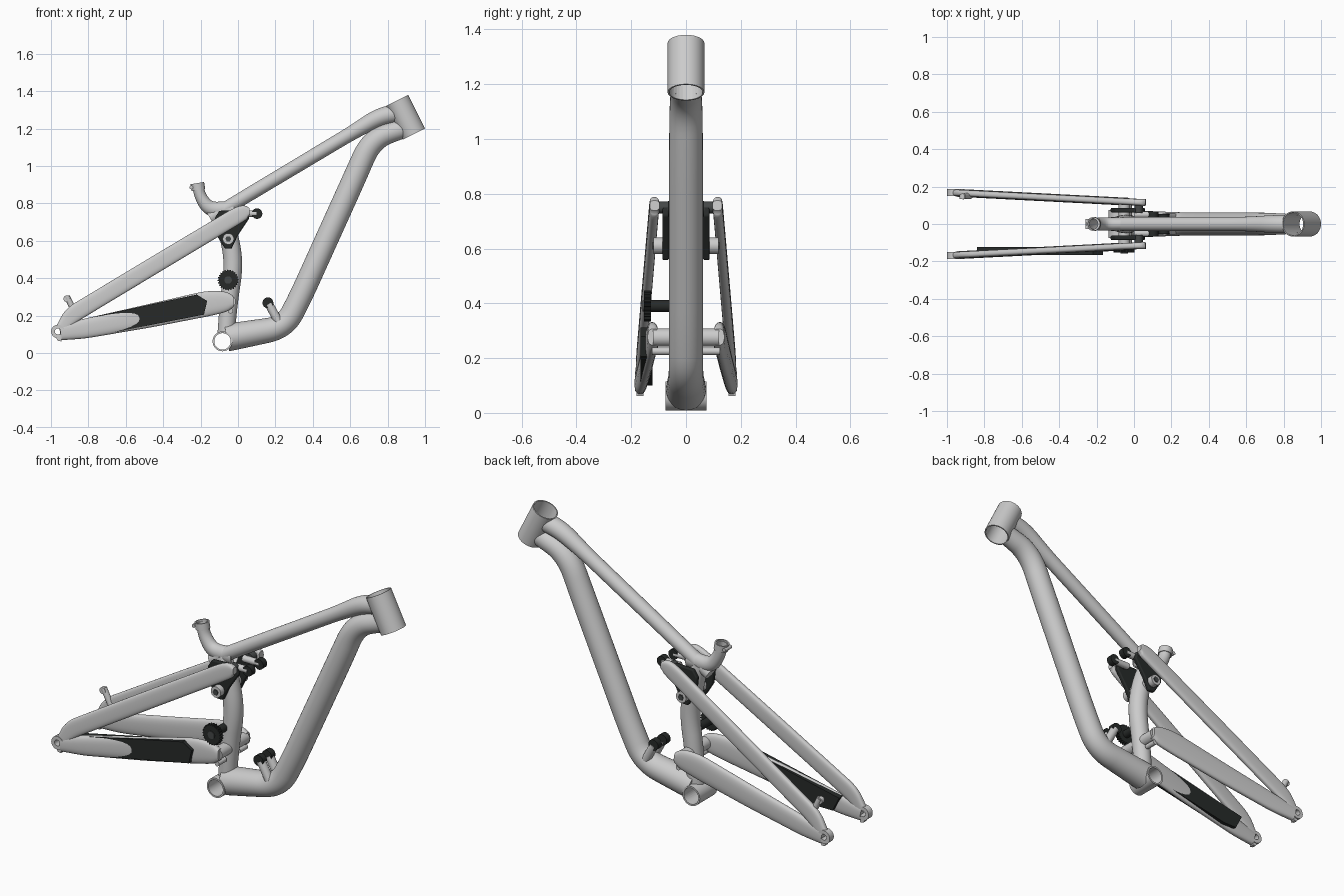
import bpy, bmesh
from math import cos, sin, pi, copysign
from mathutils import Vector

if "Cube" in bpy.data.objects:
    bpy.data.objects.remove(bpy.data.objects["Cube"])

dark = bpy.data.materials.new("dark_plastic")
dark.diffuse_color = (0.02, 0.023, 0.022, 1)
dark.use_nodes = True
dark.node_tree.nodes["Principled BSDF"].inputs["Base Color"].default_value = dark.diffuse_color
mid = bpy.data.materials.new("dark_metal")
mid.diffuse_color = (0.06, 0.065, 0.065, 1)
mid.use_nodes = True
mid.node_tree.nodes["Principled BSDF"].inputs["Base Color"].default_value = mid.diffuse_color


def finish(name, bm, mat=None, mirror=False, bevel=0):
    bmesh.ops.recalc_face_normals(bm, faces=bm.faces)
    me = bpy.data.meshes.new(name)
    bm.to_mesh(me)
    bm.free()
    ob = bpy.data.objects.new(name, me)
    bpy.context.collection.objects.link(ob)
    if mat:
        me.materials.append(mat)
    if bevel:
        b = ob.modifiers.new("bevel", 'BEVEL')
        b.width, b.segments = bevel, 3
    if mirror:
        m = ob.modifiers.new("mirror", 'MIRROR')
        m.use_axis = (False, True, False)
    return ob


def sweep(name, pts, bend=0.0, power=2.0, n=32, wall=0, **kw):
    """Loft superellipse rings along (x, y, z, half_height, half_width) points."""
    P = [Vector(p) for p in pts]
    path = [P[0]]
    for a, b, c in zip(P, P[1:], P[2:]):
        la, lc = (b - a).length, (c - b).length
        s = b.lerp(a, min(bend, la * .48) / la)
        e = b.lerp(c, min(bend, lc * .48) / lc)
        steps = 8 if bend else 0
        path += [s.lerp(b, k / 8).lerp(b.lerp(e, k / 8), k / 8) for k in range(steps + 1)] if bend else [b]
    path.append(P[-1])
    bm = bmesh.new()

    def rings(off):
        out = []
        for i, p in enumerate(path):
            t = (path[min(i + 1, len(path) - 1)] - path[max(i - 1, 0)]).to_3d().normalized()
            ref = Vector((1, 0, 0)) if abs(t.y) > .9 else Vector((0, 1, 0))
            s = (ref - t * ref.dot(t)).normalized()
            u = t.cross(s)
            ring = []
            for k in range(n):
                c, d = cos(2 * pi * k / n), sin(2 * pi * k / n)
                c = copysign(abs(c) ** (2 / power), c)
                d = copysign(abs(d) ** (2 / power), d)
                ring.append(bm.verts.new(p.to_3d() + s * c * (p[4] - off) + u * d * (p[3] - off)))
            out.append(ring)
        return out

    def skin(A, B):
        for k in range(n):
            bm.faces.new((A[k], A[(k + 1) % n], B[(k + 1) % n], B[k]))

    R = rings(0)
    for A, B in zip(R, R[1:]):
        skin(A, B)
    if wall:
        Q = rings(wall)
        for A, B in zip(Q, Q[1:]):
            skin(A, B)
        skin(R[0], Q[0])
        skin(R[-1], Q[-1])
    else:
        bm.faces.new(R[0])
        bm.faces.new(R[-1])
    return finish(name, bm, **kw)


def rod(name, p, q, r, **kw):
    return sweep(name, [(*p, r, r), (*q, r, r)], **kw)


def pin(name, x, z, y0, y1, r, **kw):
    return rod(name, (x, y0, z), (x, y1, z), r, **kw)


def plate(name, outline, y0, y1, **kw):
    bm = bmesh.new()
    f = bm.faces.new([bm.verts.new((x, y0, z)) for x, z in outline])
    g = bmesh.ops.extrude_face_region(bm, geom=[f])
    bmesh.ops.translate(bm, vec=(0, y1 - y0, 0),
                        verts=[v for v in g['geom'] if isinstance(v, bmesh.types.BMVert)])
    return finish(name, bm, **kw)


def tube(name, pts, bend):
    return sweep(name, [(x, 0, z, r, r) for x, z, r in pts], bend)


# Head tube and bottom bracket shell, both open
H0, H1 = Vector((.85, 0, 1.35)), Vector((.94, 0, 1.17))
rod("head_tube", H0, H1, .067, wall=.006, n=48)
pin("bottom_bracket", -.083, .062, -.075, .075, .053, wall=.009, n=40)

# Main triangle tubes
top = tube("top_tube", [(-.15, .722, .036), (.15, .902, .037), (.6, 1.171, .038),
                        (.755, 1.263, .048), (.86, 1.285, .048)], .07)
down = tube("down_tube", [(-.06, .082, .074), (.06, .103, .07), (.25, .137, .062), (.335, .3, .062),
                          (.62, .93, .062), (.715, 1.145, .06), (.9, 1.205, .05)], .11)
seat = tube("seat_tube", [(-.065, .08, .046), (-.05, .27, .048), (-.02, .48, .05),
                          (-.055, .66, .05), (-.09, .76, .04)], .12)

# Hidden cutters keep the open shells clear inside
axis = (H1 - H0).normalized()
cuts = [(rod("head_cutter", H0 - axis * .1, H1 + axis * .1, .061), (top, down)),
        (pin("bracket_cutter", -.083, .062, -.2, .2, .044), (down, seat))]
for cutter, targets in cuts:
    cutter.hide_render = True
    cutter.hide_set(True)
    for t in targets:
        m = t.modifiers.new("bore", 'BOOLEAN')
        m.operation, m.object, m.solver = 'DIFFERENCE', cutter, 'EXACT'

# Seat mast with open top and clamp collar
sweep("seat_mast", [(-.217, 0, .9, .03, .033), (-.2, 0, .83, .031, .033), (-.15, 0, .765, .04, .036),
                    (-.02, 0, .77, .045, .036)], .05, wall=.006)
rod("seat_collar", (-.218, 0, .908), (-.212, 0, .872), .037, wall=.007)
rod("collar_bolt", (-.25, -.028, .885), (-.25, .028, .885), .01, n=12)


def stay_y(x):
    return .115 + (.05 - x) * .052


def stay(name, pts, w, power):
    return sweep(name, [(x, stay_y(x), z, h, w) for x, z, h in pts], .05, power, mirror=True)


# Rear triangle
stay("seat_stay", [(-.945, .13, .03), (-.89, .203, .046), (-.45, .468, .046), (0, .737, .045),
                   (.04, .755, .038), (.062, .757, .018)], .018, 3)
stay("chain_stay", [(-.95, .108, .04), (-.83, .128, .052), (-.48, .197, .062), (-.16, .265, .068),
                    (-.06, .275, .055), (-.025, .277, .03)], .021, 2.6)
pin("dropout", -.963, .115, .15, .186, .036, wall=.02, mirror=True)
plate("dropout_tab", [(-.98, .1), (-.94, .09), (-.945, .062), (-.965, .066)], .155, .18, mirror=True)
rod("brake_mount", (-.875, .15, .22), (-.915, .148, .302), .016, n=16)
pin("brake_mount_boss", -.915, .29, .135, .158, .018, n=16)

# Chain guard, straight in y so that it sinks into the slanted stay at the back
plate("chain_guard", [(-.84, .178), (-.22, .312), (-.165, .278), (-.182, .205), (-.72, .1), (-.8, .1)],
      -.166, -.122, mat=dark)

# Rocker link plates and pivots
plate("rocker_plate", [(-.125, .72), (-.1, .76), (.04, .765), (.06, .72), (0, .63), (-.035, .558),
                       (-.07, .558), (-.115, .63)], .062, .086, mat=dark, mirror=True, bevel=.006)
pin("rocker_pivot", -.052, .61, .04, .118, .03, mirror=True)
pin("rocker_pivot_bolt", -.052, .61, .116, .123, .016, n=6, mat=mid, mirror=True)
pin("seat_stay_pivot", .025, .75, .06, .128, .022, mat=mid, mirror=True)
pin("chain_stay_pivot", -.045, .275, .03, .12, .033, mirror=True)
pin("chain_stay_bolt", -.04, .225, .06, .125, .014, n=16, mirror=True)

# Shock mounts: grey posts with dark end caps
rod("upper_shock_post", (.0, .05, .745), (.1, .05, .745), .018, n=20, mirror=True)
pin("upper_shock_cap", .102, .745, .033, .066, .028, mat=dark, mirror=True)
rod("lower_shock_post", (.215, .036, .17), (.165, .036, .262), .023, n=20, mirror=True)
pin("lower_shock_cap", .16, .268, .02, .054, .029, mat=dark, mirror=True)

# Toothed chain roller on the drive side
teeth = []
for k in range(96):
    r = .056 if k % 4 < 2 else .05
    teeth.append((-.053 + r * cos(2 * pi * k / 96), .39 + r * sin(2 * pi * k / 96)))
plate("chain_roller", teeth, -.153, -.128, mat=dark)
pin("roller_shaft", -.053, .39, -.13, -.03, .022, mat=dark)
pin("roller_hub", -.053, .39, -.158, -.15, .02, mat=mid)

bpy.ops.object.select_all(action='DESELECT')
for ob in bpy.data.objects:
    if not ob.hide_render:
        ob.select_set(True)
        bpy.context.view_layer.objects.active = ob
bpy.ops.object.shade_smooth_by_angle(angle=.6)
